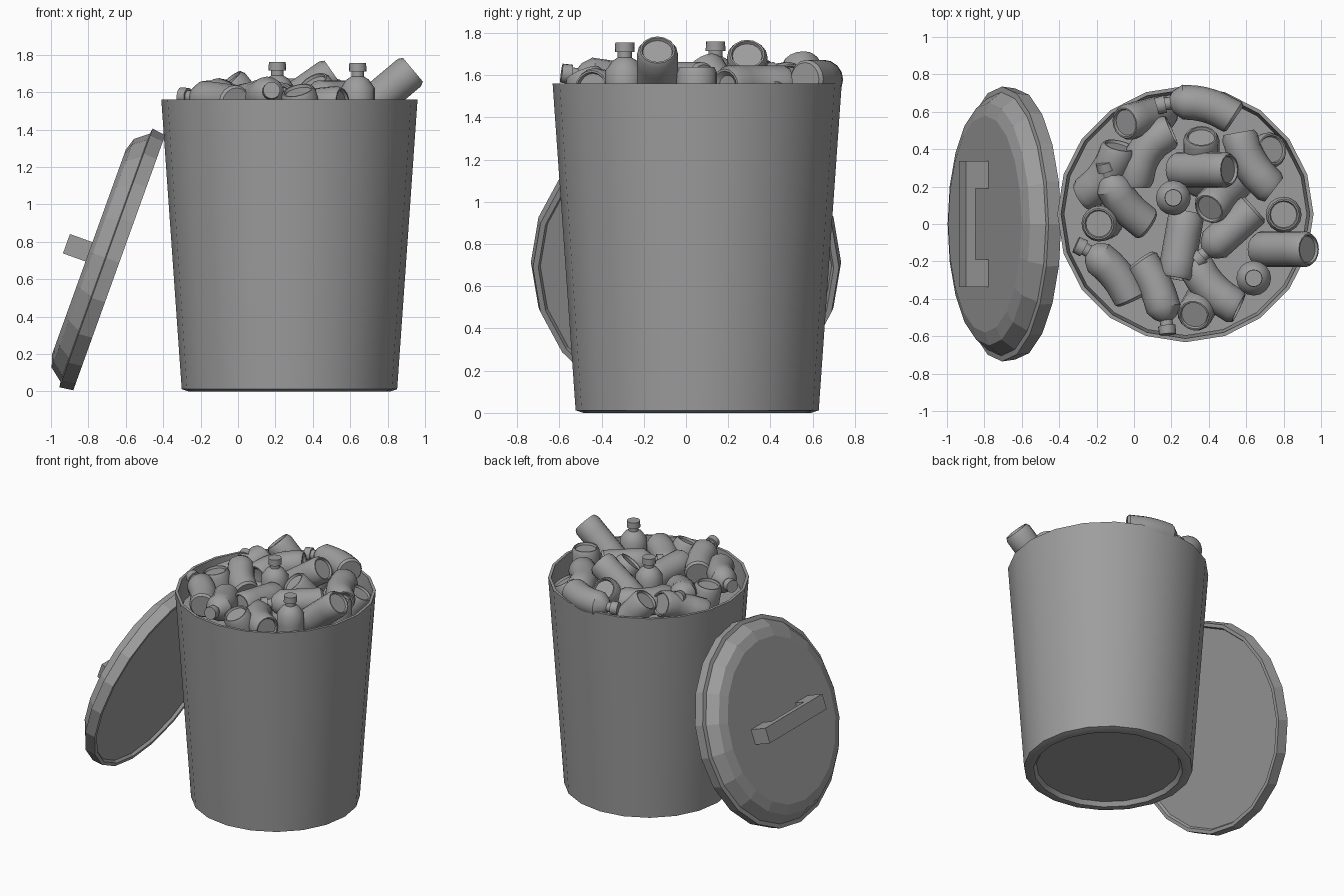
import bpy, bmesh
from math import sin, cos, pi, radians
from mathutils import Vector, Matrix

cube = bpy.data.objects.get("Cube")
if cube:
    bpy.data.objects.remove(cube, do_unlink=True)

grey = bpy.data.materials.new("plain_grey")
grey.use_nodes = True
COLOUR = (0.34, 0.34, 0.34, 1)
grey.diffuse_color = COLOUR
grey.node_tree.nodes["Principled BSDF"].inputs["Base Color"].default_value = COLOUR


def finish(name, bm, smooth_angle=None):
    """Turn a bmesh into a named object, smooth below the given angle."""
    bmesh.ops.remove_doubles(bm, verts=bm.verts, dist=1e-5)
    bmesh.ops.recalc_face_normals(bm, faces=bm.faces)
    mesh = bpy.data.meshes.new(name)
    bm.to_mesh(mesh)
    bm.free()
    mesh.materials.append(grey)
    if smooth_angle:
        mesh.polygons.foreach_set("use_smooth", [True] * len(mesh.polygons))
        mesh.set_sharp_from_angle(angle=radians(smooth_angle))
    obj = bpy.data.objects.new(name, mesh)
    bpy.context.collection.objects.link(obj)
    return obj


def revolve(name, profile, sides, place, smooth_angle=None):
    """Sweep (radius, height) points round an axis; place() maps them to space."""
    bm = bmesh.new()
    rings = []
    for r, h in profile:
        if r == 0:
            rings.append([bm.verts.new(place(0, 0, h))] * sides)
        else:
            angles = [2 * pi * i / sides for i in range(sides)]
            rings.append([bm.verts.new(place(r * cos(a), r * sin(a), h)) for a in angles])
    for low, high in zip(rings, rings[1:]):
        for i in range(sides):
            j = (i + 1) % sides
            corners = list(dict.fromkeys((low[i], low[j], high[j], high[i])))
            if len(corners) > 2:
                bm.faces.new(corners)
    return finish(name, bm, smooth_angle)


# Bin: tapered hollow shell with a recessed base
centre = Vector((0.275, 0.053, 0))


def in_bin(x, y, h):
    return centre + Vector((x, y, h))


bin_profile = [(0, 0.03), (0.49, 0.03), (0.51, 0), (0.54, 0), (0.576, 0.012),
               (0.685, 1.56), (0.665, 1.56), (0.56, 0.06), (0, 0.06)]
revolve("bin_body", bin_profile, 20, in_bin, 35)

# Packed rubbish surface under the loose containers
revolve("rubbish_fill", [(0, 1.40), (0.65, 1.40), (0.64, 1.36), (0, 1.36)], 20, in_bin, 35)

# Lid leaning against the bin
lean = Vector((0.339, 0, 0.941)).normalized()
outward = lean.cross(Vector((0, 1, 0)))
lid_frame = Matrix((lean, Vector((0, 1, 0)), outward)).transposed()
lid_centre = Vector((-0.635, 0, 0.688))


def on_lid(x, y, h):
    return lid_centre + lid_frame @ Vector((x, y, h))


lid_profile = [(0, 0.02), (0.69, 0.02), (0.70, 0), (0.725, 0), (0.735, 0.075),
               (0.705, 0.08), (0.65, 0.15), (0.58, 0.172), (0, 0.172)]
revolve("lid", lid_profile, 20, on_lid)

# Lid handle: bridge outline pushed across its width
half = [(0.19, 0.245), (0.19, 0.16), (0.338, 0.16), (0.338, 0.30)]
outline = half + [(-y, h) for y, h in reversed(half)]
bm = bmesh.new()
face = bm.faces.new([bm.verts.new(on_lid(-0.055, y, h)) for y, h in outline])
pushed = bmesh.ops.extrude_face_region(bm, geom=[face])["geom"]
bmesh.ops.translate(bm, vec=lean * 0.11,
                    verts=[v for v in pushed if isinstance(v, bmesh.types.BMVert)])
finish("lid_handle", bm)

# Container outlines, measured from the top end
CAN = [(0, 0.015), (0.07, 0.015), (0.075, 0), (0.083, 0), (0.096, 0.025), (0.096, 0.1),
       (0.096, 0.15), (0.096, 0.2), (0.096, 0.25), (0.096, 0.33), (0.08, 0.36),
       (0.07, 0.36), (0.05, 0.34), (0, 0.335)]
BOTTLE = [(0, 0), (0.045, 0), (0.047, 0.045), (0.034, 0.045), (0.034, 0.072),
          (0.06, 0.088), (0.093, 0.135), (0.093, 0.2), (0.093, 0.24), (0.093, 0.28),
          (0.093, 0.32), (0.093, 0.41), (0.08, 0.425), (0, 0.425)]


def container(name, profile, tip, heading, drop, bend):
    """Lay a container from its top end along a heading, bowed sideways by bend."""
    a, d = radians(heading), radians(drop)
    axis = Vector((cos(a) * cos(d), sin(a) * cos(d), -sin(d)))
    side = Vector((-sin(a), cos(a), 0))
    length = profile[-1][1]

    def place(x, y, h):
        t = h / length
        along = (axis * length + side * bend * 4 * (1 - 2 * t)).normalized()
        across = (side - along * side.dot(along)).normalized()
        spine = Vector(tip) + axis * h + side * bend * 4 * t * (1 - t)
        return spine + across * x + along.cross(across) * y

    revolve(name, profile, 16, place, 35)


# Cans: top end, heading, drop angle, bend
cans = [
    ((-0.05, 0.54, 1.66), 15, 50, 0),
    ((-0.08, 0.42, 1.59), 236, 20, 0.03),
    ((0.2, 0.5, 1.57), 235, 5, -0.05),
    ((0.51, 0.29, 1.7), 180, 35, 0),
    ((0.56, 0.49, 1.55), 300, 0, -0.03),
    ((0.74, 0.4, 1.54), 200, 60, 0),
    ((0.4, 0.08, 1.65), 45, 50, 0),
    ((0.8, 0.05, 1.64), 0, 90, 0),
    ((0.935, -0.135, 1.72), 180, 40, 0),
    ((-0.19, 0, 1.61), 20, 80, 0),
    ((0.32, -0.49, 1.61), 60, 65, 0),
    ((0.22, -0.29, 1.56), 80, 5, 0),
    ((0.56, -0.45, 1.54), 135, 5, 0.03),
    ((0.36, 0.47, 1.6), 270, 40, 0),
]
for n, spec in enumerate(cans):
    container(f"can_{n + 1}", CAN, *spec)

# Bottles: cap end, heading, drop angle, bend
bottles = [
    ((0.12, 0.63, 1.58), -9, 0, 0.05),
    ((-0.16, 0.33, 1.62), 305, 15, -0.04),
    ((0.21, 0.14, 1.76), 0, 90, 0),
    ((0.64, -0.29, 1.755), 0, 90, 0),
    ((-0.31, -0.11, 1.58), 315, 5, 0.04),
    ((0.18, -0.59, 1.61), 110, 8, -0.03),
    ((0.33, -0.2, 1.57), 42, 0, 0),
]
for n, spec in enumerate(bottles):
    container(f"bottle_{n + 1}", BOTTLE, *spec)
